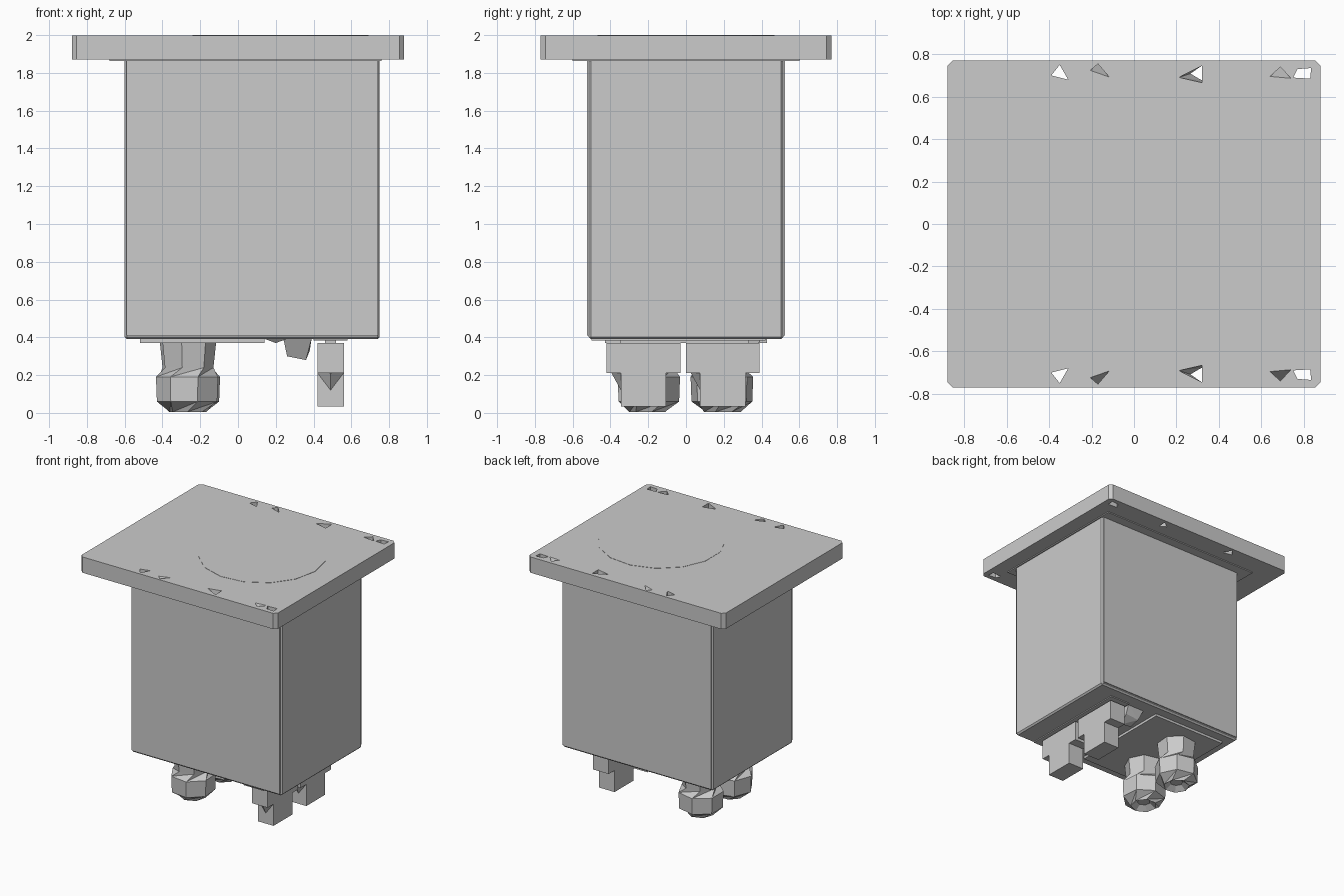
import bpy, bmesh, math

cube = bpy.data.objects.get("Cube")
if cube:
    bpy.data.objects.remove(cube)

GREY = (0.6, 0.6, 0.6, 1)
grey = bpy.data.materials.new("plain grey")
grey.use_nodes = True
grey.diffuse_color = GREY
grey.node_tree.nodes["Principled BSDF"].inputs["Base Color"].default_value = GREY


def finish(name, bm):
    bmesh.ops.recalc_face_normals(bm, faces=bm.faces)
    mesh = bpy.data.meshes.new(name)
    bm.to_mesh(mesh)
    bm.free()
    mesh.materials.append(grey)
    obj = bpy.data.objects.new(name, mesh)
    bpy.context.collection.objects.link(obj)
    return obj


def add_box(bm, x, y, z):
    verts = bmesh.ops.create_cube(bm, size=1)["verts"]
    for v in verts:
        v.co = [(r[0] + r[1]) / 2 + c * (r[1] - r[0]) for r, c in zip((x, y, z), v.co)]
    return verts


def box(name, x, y, z, bevel=0, upright_only=False):
    bm = bmesh.new()
    add_box(bm, x, y, z)
    if bevel:
        edges = [e for e in bm.edges
                 if not upright_only or abs(e.verts[0].co.z - e.verts[1].co.z) > 0.01]
        bmesh.ops.bevel(bm, geom=edges, offset=bevel, segments=1, affect="EDGES")
    return finish(name, bm)


def hull(name, points):
    bm = bmesh.new()
    for p in points:
        bm.verts.new(p)
    bmesh.ops.convex_hull(bm, input=bm.verts)
    return finish(name, bm)


def lathe(name, cx, cy, sides, rings):
    """Rings of (height, radius, turn) joined by faces and capped."""
    bm = bmesh.new()
    loops = []
    for z, r, turn in rings:
        angles = [math.tau * (i + turn) / sides for i in range(sides)]
        loops.append([bm.verts.new((cx + r * math.cos(a), cy + r * math.sin(a), z))
                      for a in angles])
    for low, high in zip(loops, loops[1:]):
        for i in range(sides):
            j = (i + 1) % sides
            bm.faces.new((low[i], low[j], high[j]))
            bm.faces.new((low[i], high[j], high[i]))
    bm.faces.new(loops[0])
    bm.faces.new(loops[-1])
    return finish(name, bm)


# Body with slightly raised front and back panels
box("body", (-0.60, 0.75), (-0.515, 0.515), (0.39, 1.88), 0.012)
for side, name in ((-1, "front_panel"), (1, "back_panel")):
    box(name, (-0.59, 0.74), sorted((side * 0.50, side * 0.523)), (0.41, 1.87))

# Top flange and thin collar below it
flange = box("top_flange", (-0.88, 0.88), (-0.77, 0.77), (1.87, 1.998), 0.025, True)
box("collar", (-0.68, 0.76), (-0.60, 0.60), (1.862, 1.875))

# Through holes (slanting where top and bottom outlines differ) and blind pits
through = [
    [(-0.39, 0.70), (-0.35, 0.75), (-0.31, 0.68)],
    [(0.75, 0.69), (0.77, 0.73), (0.835, 0.735), (0.83, 0.685)],
]
slanted = ([(0.21, 0.69), (0.32, 0.745), (0.32, 0.665)],
           [(0.27, 0.71), (0.32, 0.745), (0.32, 0.68)])
pits = [
    [(-0.21, 0.72), (-0.17, 0.755), (-0.11, 0.685)],
    [(0.635, 0.69), (0.69, 0.74), (0.745, 0.68)],
]


def at(outline, side, z):
    return [(x, y * side, z) for x, y in outline]


cutters = []
for side in (-1, 1):
    for o in through:
        cutters.append(at(o, side, 1.8) + at(o, side, 2.1))
    cutters.append(at(slanted[1], side, 1.86) + at(slanted[0], side, 2.01))
    for o in pits:
        cutters.append(at(o, side, 2.01) + at(o[1:2], side, 1.9))
for points in cutters:
    cutter = hull("hole_cutter", points)
    cutter.hide_render = True
    cutter.hide_viewport = True
    cutter.display_type = "WIRE"
    mod = flange.modifiers.new("hole", "BOOLEAN")
    mod.operation = "DIFFERENCE"
    mod.solver = "EXACT"
    mod.object = cutter

# Shallow round plate on the flange
lathe("top_disc", 0.22, 0, 15, [(1.99, 0.47, 0), (2.0, 0.47, 0)])

# Plates under the body
box("bolt_plate", (-0.52, 0.14), (-0.43, 0.43), (0.37, 0.395))
box("pin_plate", (0.46, 0.52), (-0.35, 0.33), (0.37, 0.395))
box("pin_backing", (0.40, 0.58), (-0.50, 0.42), (0.382, 0.395))

# Stepped pins with a wedge under each overhang
for side, name, y in ((-1, "front_pin", -0.225), (1, "back_pin", 0.195)):
    bm = bmesh.new()
    add_box(bm, (0.42, 0.56), (y - 0.195, y + 0.195), (0.21, 0.37))
    add_box(bm, (0.42, 0.56), (y - 0.12, y + 0.12), (0.035, 0.22))
    finish(name, bm)
    face = y - 0.12
    hull(name + "_wedge", [(0.42, face, 0.212), (0.56, face, 0.212),
                           (0.49, face, 0.12), (0.49, face - 0.05, 0.212)])

# Faceted bolts with dished ends
for name, y, turn in (("front_bolt", -0.20, 0.2), ("back_bolt", 0.19, 0.6)):
    lathe(name, -0.265, y, 7, [
        (0.04, 0.05, turn), (0.005, 0.10, turn), (0.06, 0.165, turn + 0.4),
        (0.19, 0.17, turn + 0.4), (0.24, 0.135, turn + 0.8), (0.38, 0.15, turn + 0.8)])

# Small angular clip beside the pins
hull("clip", [(0.24, 0.22, 0.395), (0.39, 0.22, 0.395), (0.39, 0.40, 0.395),
              (0.24, 0.40, 0.395), (0.26, 0.27, 0.30), (0.36, 0.28, 0.28),
              (0.38, 0.36, 0.33), (0.26, 0.36, 0.32)])
hull("clip_tab", [(0.14, -0.03, 0.392), (0.26, -0.03, 0.392), (0.20, 0.03, 0.392),
                  (0.20, -0.01, 0.37)])
